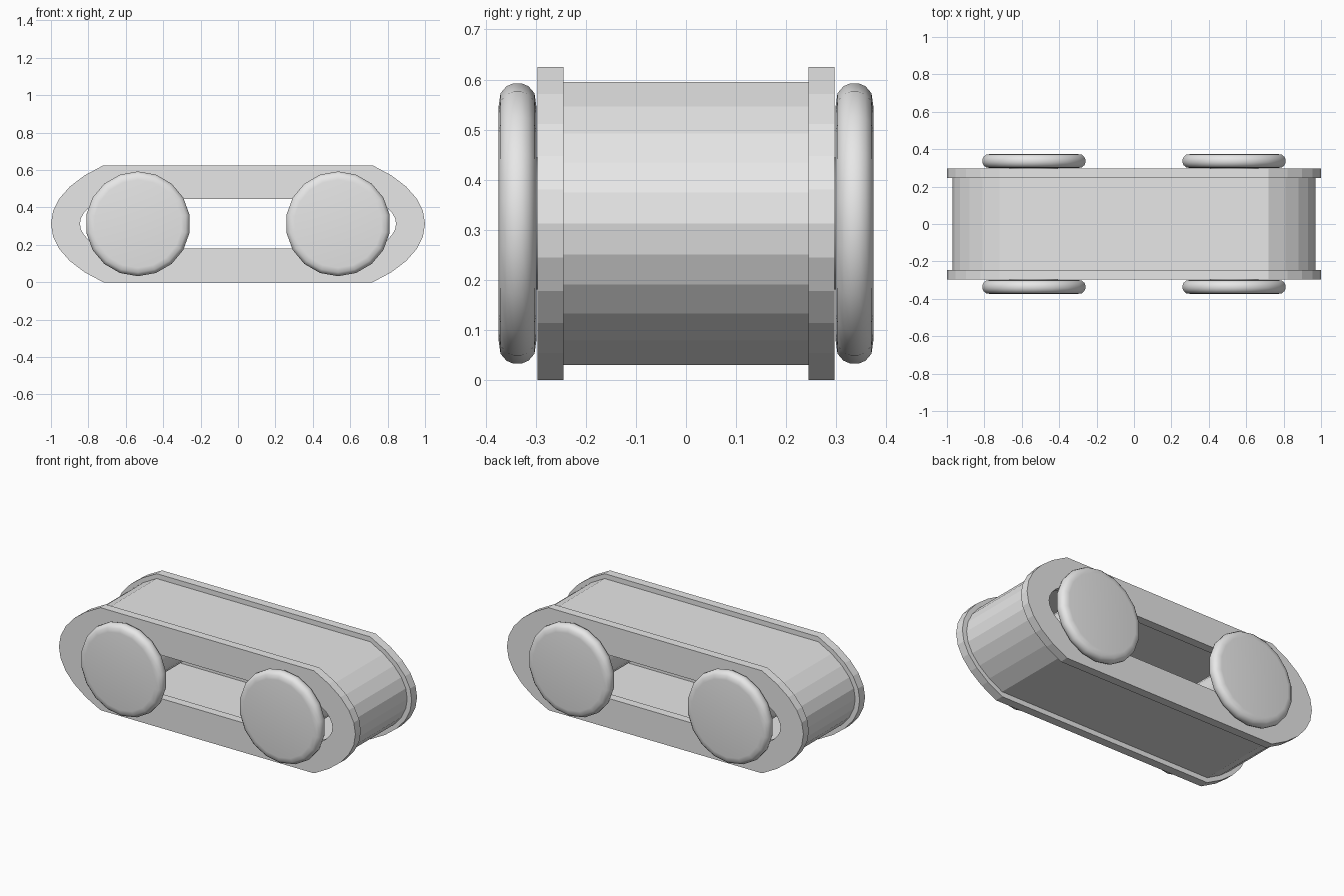
import bpy, bmesh, math

if "Cube" in bpy.data.objects:
    bpy.data.objects.remove(bpy.data.objects["Cube"])

CZ = 0.3125      # height of the centre line
FLAT = 0.72      # half length of the straight sections
N = 10           # segments per rounded end

grey = bpy.data.materials.new("light_grey")
grey.diffuse_color = (0.8, 0.8, 0.8, 1)
grey.use_nodes = True
grey.node_tree.nodes["Principled BSDF"].inputs["Base Color"].default_value = grey.diffuse_color


def finish(bm, name):
    bmesh.ops.recalc_face_normals(bm, faces=bm.faces)
    me = bpy.data.meshes.new(name)
    bm.to_mesh(me)
    bm.free()
    me.materials.append(grey)
    ob = bpy.data.objects.new(name, me)
    bpy.context.collection.objects.link(ob)
    return ob


def track_loop(half_h, tip_x):
    """Long outline with two curved ends, as (x, z) points."""
    h = (tip_x - FLAT) / 0.75
    b = 0.46 * half_h
    right = []
    for i in range(N + 1):
        t = i / N
        s = 1 - t
        right.append((FLAT + 3 * h * t * s,
                      half_h * (s**3 - t**3) + 3 * b * t * s * (s - t)))
    return right + [(-x, -z) for x, z in right]


def ring(name, outer, inner, y0, y1):
    """Extruded band between two outlines."""
    bm = bmesh.new()
    loops = [[bm.verts.new((x, y, CZ + z)) for x, z in pts]
             for pts, y in ((outer, y0), (outer, y1), (inner, y1), (inner, y0))]
    n = len(outer)
    for k in range(4):
        a, b = loops[k], loops[(k + 1) % 4]
        for i in range(n):
            j = (i + 1) % n
            bm.faces.new((a[i], a[j], b[j], b[i]))
    return finish(bm, name)


def lathe(name, profile, cx, sides):
    """Round part about a y axis; profile holds (radius, y), ends capped."""
    bm = bmesh.new()
    rows = []
    for r, y in profile:
        rows.append([bm.verts.new((cx + r * math.sin(2 * math.pi * i / sides), y,
                                   CZ + r * math.cos(2 * math.pi * i / sides)))
                     for i in range(sides)])
    for a, b in zip(rows, rows[1:]):
        for i in range(sides):
            j = (i + 1) % sides
            bm.faces.new((a[i], a[j], b[j], b[i]))
    bm.faces.new(rows[0])
    bm.faces.new(rows[-1])
    ob = finish(bm, name)
    bpy.ops.object.select_all(action='DESELECT')
    ob.select_set(True)
    bpy.context.view_layer.objects.active = ob
    bpy.ops.object.shade_smooth_by_angle(angle=math.radians(40))
    return ob


# Wide hollow band
ring("band", track_loop(0.2825, 0.97), track_loop(0.19, 0.88), -0.245, 0.245)

# Side rims, slightly larger than the band
for side, y0, y1 in (("front", -0.297, -0.245), ("back", 0.245, 0.297)):
    ring(side + "_rim", track_loop(CZ, 1.0), track_loop(0.1325, 0.845), y0, y1)

# Rounded wheels and the axles joining them
half = [(0.235, 0.0375), (0.26, 0.034), (0.274, 0.022), (0.28, 0.008)]
wheel = [(r, -d) for r, d in half] + [(r, d) for r, d in reversed(half)]
for label, cx in (("left", -0.535), ("right", 0.535)):
    lathe(label + "_axle", [(0.132, -0.305), (0.132, 0.305)], cx, 18)
    for side, yc in (("front", -0.3365), ("back", 0.3365)):
        lathe(f"{side}_{label}_wheel", [(r, yc + d) for r, d in wheel], cx, 18)
